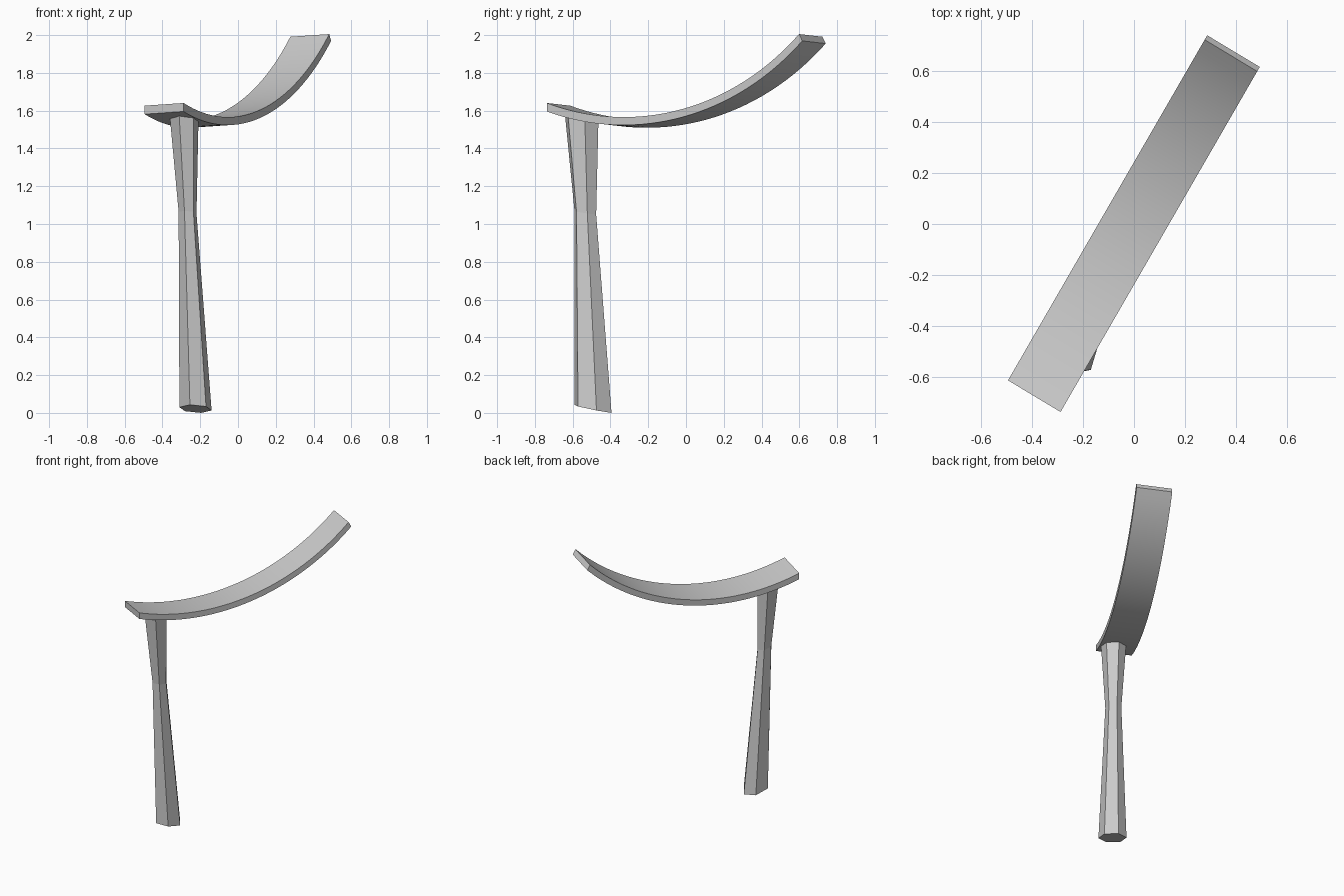
import bpy, bmesh
from math import sin, cos, radians, sqrt
from mathutils import Vector

if "Cube" in bpy.data.objects:
    bpy.data.objects.remove(bpy.data.objects["Cube"])


def finish(bm, name):
    bmesh.ops.recalc_face_normals(bm, faces=bm.faces)
    mesh = bpy.data.meshes.new(name)
    bm.to_mesh(mesh)
    bm.free()
    ob = bpy.data.objects.new(name, mesh)
    bpy.context.collection.objects.link(ob)
    return ob


def loft(name, rings):
    """Skin closed rings of points and cap both ends."""
    bm = bmesh.new()
    loops = [[bm.verts.new(p) for p in ring] for ring in rings]
    for a, b in zip(loops, loops[1:]):
        for i in range(len(a)):
            j = (i + 1) % len(a)
            bm.faces.new((a[i], a[j], b[j], b[i]))
    bm.faces.new(loops[0])
    bm.faces.new(loops[-1])
    return finish(bm, name)


# Curved arm: a flat strip following a circular arc, turned 60 degrees in plan
start = Vector((-0.288, -0.737, 0))
along = Vector((0.5, 0.866, 0))
across = Vector((-0.206, 0.124, -0.014))
length, low, radius, low_z = 1.542, 0.471, 1.525, 1.566
steps = 32
rings = []
for k in range(steps + 1):
    t = k / steps
    u = length * t
    z = low_z + radius - sqrt(radius ** 2 - (u - low) ** 2)
    top = start + along * u + Vector((0, 0, z))
    bottom = top + along * (0.02 * t) + Vector((0, 0, -0.045 + 0.009 * t))
    rings.append([top, top + across, bottom + across, bottom])
arm = loft("curved_arm", rings)
bpy.context.view_layer.objects.active = arm
arm.select_set(True)
bpy.ops.object.shade_smooth_by_angle(angle=radians(30))


# Six-sided post: flared foot, narrow waist, flared head, with slanted ends
def hexagon(cx, cy, cz, rx, ry, slope_x, slope_y):
    pts = []
    for k in range(6):
        a = radians(10 + 60 * k)
        dx, dy = rx * cos(a), ry * sin(a)
        pts.append((cx + dx, cy + dy, cz + slope_x * dx + slope_y * dy))
    return pts


loft("post", [
    hexagon(-0.225, -0.492, 0.0215, 0.0865, 0.104, -0.06, -0.2),
    hexagon(-0.267, -0.533, 1.06, 0.048, 0.061, -0.06, -0.15),
    hexagon(-0.285, -0.552, 1.56, 0.077, 0.094, -0.05, -0.16),
])
